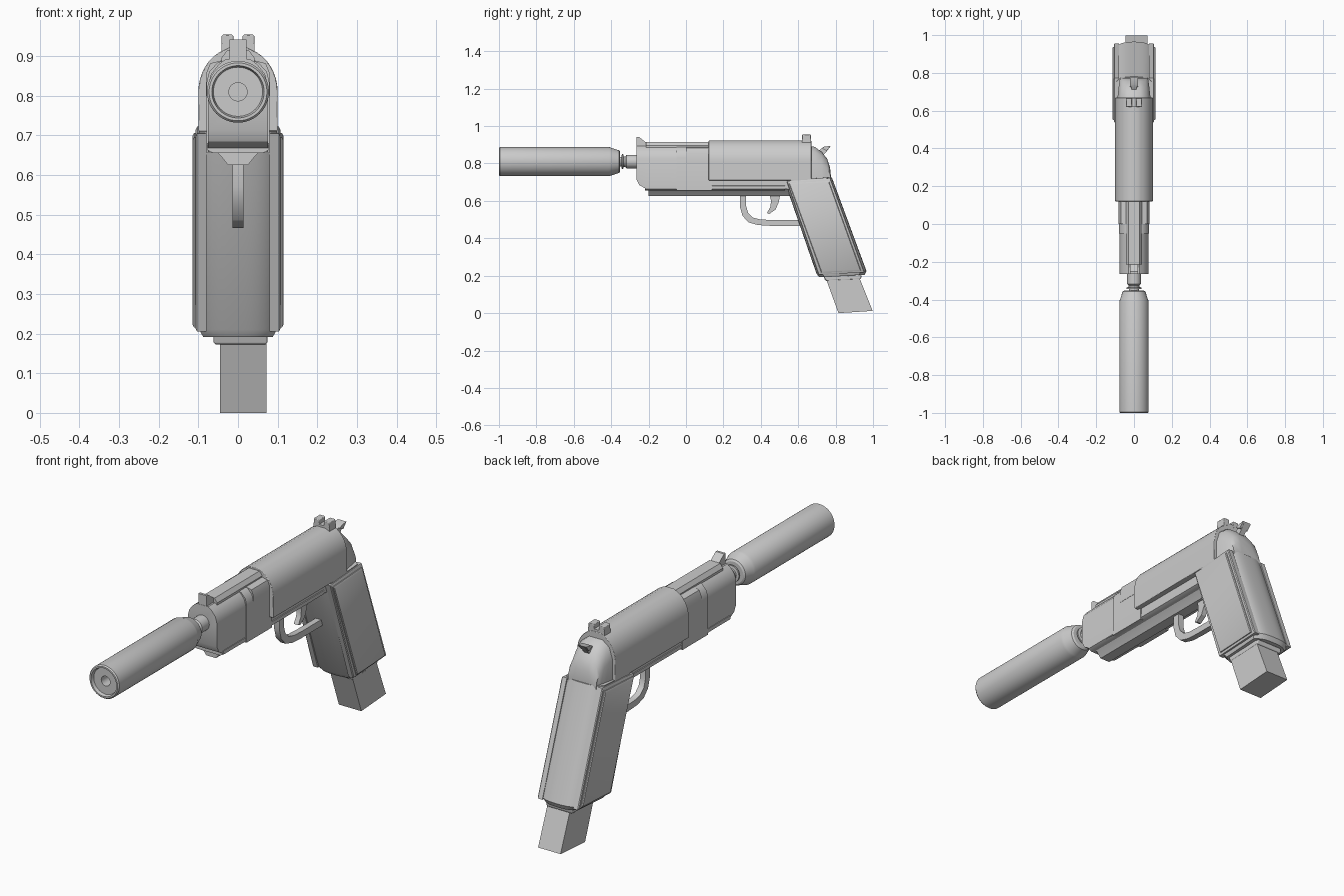
import bpy, bmesh, math


def loft(name, rings, bevel=0.0, angle=30):
    """Skin a list of equal-sized point rings and cap both ends."""
    bm = bmesh.new()
    vs = [[bm.verts.new(p) for p in r] for r in rings]
    n = len(vs[0])
    for a, b in zip(vs, vs[1:]):
        for i in range(n):
            j = (i + 1) % n
            bm.faces.new((a[i], a[j], b[j], b[i]))
    bm.faces.new(vs[0])
    bm.faces.new(vs[-1])
    bmesh.ops.recalc_face_normals(bm, faces=bm.faces)
    me = bpy.data.meshes.new(name)
    bm.to_mesh(me)
    bm.free()
    ob = bpy.data.objects.new(name, me)
    bpy.context.collection.objects.link(ob)
    me.polygons.foreach_set("use_smooth", [True] * len(me.polygons))
    me.set_sharp_from_angle(angle=math.radians(angle))
    if bevel:
        m = ob.modifiers.new("bevel", 'BEVEL')
        m.width = bevel
        m.segments = 1
        m.limit_method = 'ANGLE'
        m.harden_normals = True
    return ob


def side(name, pts, x0, x1, bevel=0.0):
    """Extrude a (y, z) side outline from x0 to x1."""
    return loft(name, [[(x, y, z) for y, z in pts] for x in (x0, x1)], bevel)


def section(name, half, y0, y1, bevel=0.0):
    """Extrude a mirrored (x, z) half section, listed bottom to top, along y."""
    pts = half + [(-x, z) for x, z in reversed(half)]
    return loft(name, [[(x, y, z) for x, z in pts] for y in (y0, y1)], bevel)


def lathe(name, prof, zc=0.81, n=48):
    """Turn an (r, y) profile around the bore axis."""
    t = [2 * math.pi * i / n for i in range(n)]
    return loft(name, [[(r * math.cos(a), y, zc + r * math.sin(a)) for a in t]
                       for r, y in prof])


# front cylinder, open muzzle face with recess
lathe("front_tube", [(0.023, -0.92), (0.023, -0.985), (0.062, -0.985), (0.066, -1.0),
                     (0.073, -1.0), (0.078, -0.994), (0.078, -0.41), (0.074, -0.40),
                     (0.06, -0.357), (0.052, -0.352), (0.03, -0.352)])
lathe("barrel", [(0.026, -0.37), (0.026, -0.345), (0.04, -0.343), (0.04, -0.336),
                 (0.028, -0.334), (0.028, -0.325), (0.036, -0.318), (0.036, -0.25)])

# front housing: nose with chamfered lower front, then slightly wider rear part
housing = [(0.076, 0.66), (0.076, 0.825), (0.068, 0.855), (0.048, 0.88), (0.03, 0.893)]


def housing_ring(y, zmin):
    h = [(x, max(z, zmin)) for x, z in housing]
    return [(x, y, z) for x, z in h + [(-x, z) for x, z in reversed(h)]]


loft("front_housing", [housing_ring(-0.265, 0.715), housing_ring(-0.25, 0.685),
                       housing_ring(-0.215, 0.665), housing_ring(-0.05, 0.66)])
section("rear_housing", [(0.08, 0.655), (0.08, 0.83), (0.073, 0.86), (0.052, 0.883),
                         (0.03, 0.893)], -0.05, 0.14)
section("top_rib", [(0.042, 0.86), (0.042, 0.895), (0.028, 0.914)], -0.215, 0.14)
section("side_shoulders", [(0.081, 0.8), (0.081, 0.855), (0.07, 0.882), (0.042, 0.889)],
        0.0, 0.14)
side("front_sight", [(-0.264, 0.86), (-0.264, 0.942), (-0.252, 0.942), (-0.215, 0.914),
                     (-0.205, 0.86)], -0.022, 0.022)

# slide with domed top
dome = [(0.1, 0.71), (0.1, 0.81)]
for i in range(1, 9):
    a = math.radians(70 * i / 8)
    dome.append((0.1 * math.cos(a), 0.81 + 0.113 * math.sin(a)))
dome.append((0.022, 0.922))
section("slide", dome, 0.12, 0.67, 0.003)

# rear sight with notch
side("rear_sight_base", [(0.62, 0.905), (0.62, 0.932), (0.668, 0.932), (0.668, 0.905)],
     -0.042, 0.042)
for s, tag in ((1, "right"), (-1, "left")):
    side("rear_sight_post_" + tag, [(0.62, 0.925), (0.62, 0.954), (0.668, 0.954),
                                    (0.668, 0.925)], s * 0.011, s * 0.042, 0.004)

# frame, side rails and lower spine
side("frame", [(-0.2, 0.668), (-0.2, 0.69), (0.1, 0.72), (0.6, 0.72), (0.6, 0.655),
               (0.5, 0.668)], -0.075, 0.075)
section("rail", [(0.062, 0.655), (0.078, 0.663), (0.078, 0.68), (0.07, 0.684)], -0.22, 0.53)
section("under_rail", [(0.025, 0.625), (0.045, 0.65), (0.062, 0.665)], -0.2, 0.6)

# back of frame: domed cross-sections shrinking towards the rear
rear = []
for y, w, top in ((0.66, 0.088, 0.895), (0.69, 0.085, 0.888), (0.725, 0.081, 0.862),
                  (0.755, 0.077, 0.825), (0.77, 0.074, 0.78), (0.775, 0.074, 0.73)):
    half = [(w, 0.69), (w, 0.69 + (top - 0.69) * 0.6), (w * 0.8, 0.69 + (top - 0.69) * 0.87),
            (w * 0.4, top)]
    rear.append([(x, y, z) for x, z in half + [(-x, z) for x, z in reversed(half)]])
loft("frame_back", rear, angle=40)
side("hammer", [(0.66, 0.875), (0.70, 0.862), (0.735, 0.888), (0.775, 0.895),
                (0.75, 0.862), (0.725, 0.835), (0.67, 0.82)], -0.013, 0.013)
side("hammer_spur", [(0.725, 0.882), (0.74, 0.89), (0.775, 0.895), (0.752, 0.868)],
     -0.022, 0.022)

# trigger guard: band between an outer and inner path
outer = [(0.288, 0.635), (0.288, 0.57), (0.302, 0.52), (0.335, 0.485), (0.385, 0.471),
         (0.45, 0.467), (0.64, 0.467)]
inner = [(0.322, 0.635), (0.322, 0.57), (0.333, 0.535), (0.358, 0.511), (0.395, 0.501),
         (0.45, 0.498), (0.64, 0.498)]
loft("trigger_guard", [[(-0.014, *o), (0.014, *o), (0.014, *i), (-0.014, *i)]
                       for o, i in zip(outer, inner)])
side("trigger", [(0.445, 0.64), (0.455, 0.6), (0.45, 0.565), (0.432, 0.535), (0.445, 0.53),
                 (0.478, 0.553), (0.495, 0.59), (0.505, 0.64)], -0.012, 0.012)

# grip core: raked section with bulged front and back
def grip_ring(z, y0, y1, w, rise):
    pts = []
    for i in range(13):
        u = 1 - i / 6
        pts.append((w * u, y0 + 0.022 * u ** 4 + 0.008 * u * u, z))
    for i in range(13):
        u = -1 + i / 6
        pts.append((w * u, y1 - 0.022 * u ** 4 - 0.008 * u * u, z + rise))
    return pts


loft("grip", [grip_ring(0.71, 0.525, 0.78, 0.098, 0.015),
              grip_ring(0.21, 0.698, 0.965, 0.098, 0.015),
              grip_ring(0.192, 0.712, 0.955, 0.088, 0.012)], angle=40)

# side panels: stepped border and raised field, tapered at the edges
def panel(name, s, outline, x0, x1, inset):
    cy = sum(p[0] for p in outline) / 4
    cz = sum(p[1] for p in outline) / 4
    rings = []
    for x, k in ((x0, 1.0), (x1 - 0.004, 1.0), (x1, 1 - inset)):
        rings.append([(s * x, cy + (y - cy) * k, cz + (z - cz) * k) for y, z in outline])
    loft(name, rings)


for s, tag in ((1, "right"), (-1, "left")):
    panel("grip_border_" + tag, s, [(0.538, 0.705), (0.772, 0.722), (0.955, 0.218),
                                    (0.708, 0.205)], 0.08, 0.107, 0.03)
    panel("grip_panel_" + tag, s, [(0.55, 0.695), (0.764, 0.706), (0.936, 0.226),
                                   (0.724, 0.216)], 0.09, 0.115, 0.03)

# magazine, set slightly off centre, with its collar
side("magazine_collar", [(0.735, 0.2), (0.745, 0.172), (0.935, 0.18), (0.94, 0.205)],
     -0.062, 0.075, 0.006)
side("magazine", [(0.735, 0.22), (0.915, 0.22), (0.998, 0.012), (0.815, 0.0)],
     -0.045, 0.072)
